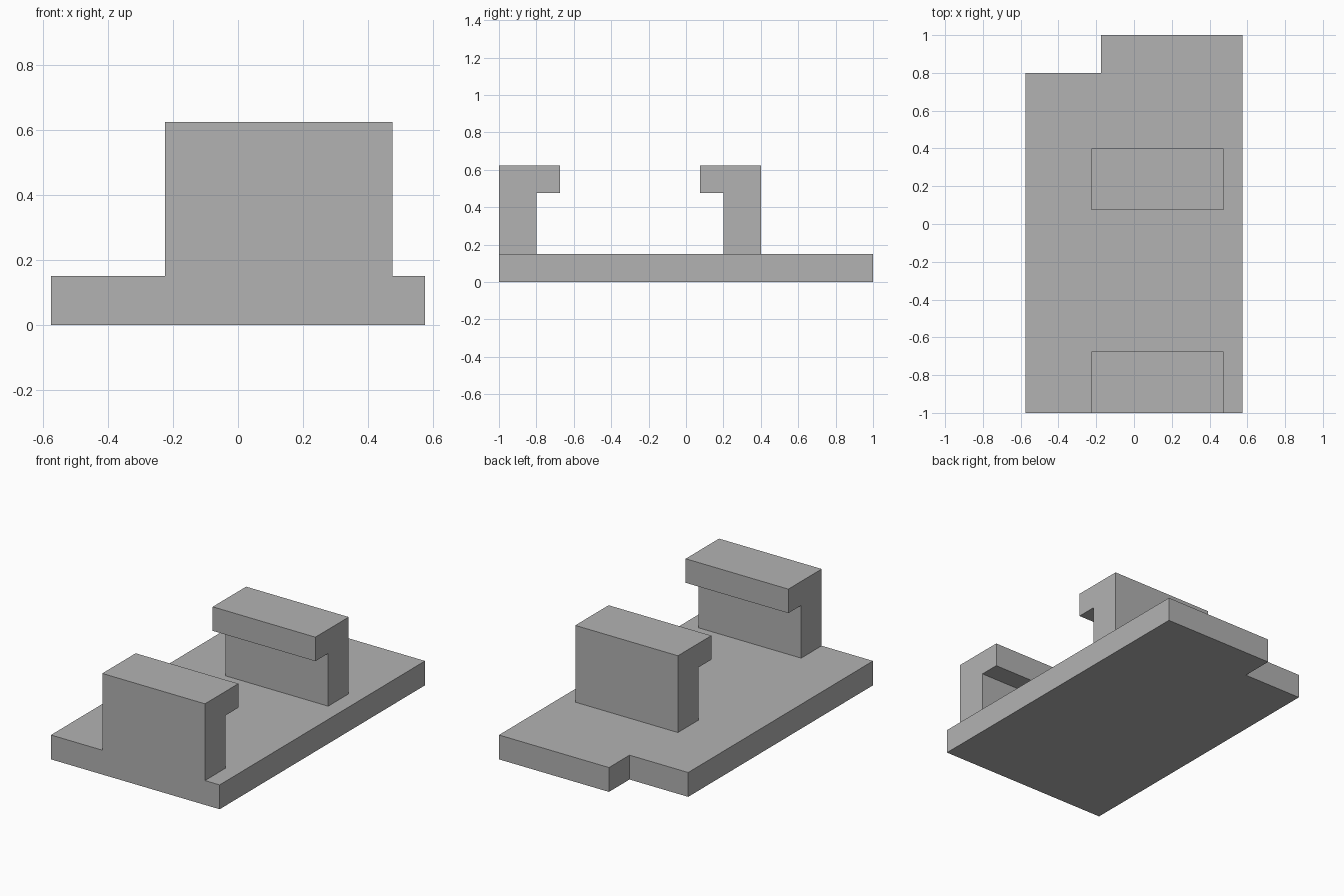
import bpy
import bmesh
from mathutils import Vector

cube = bpy.data.objects.get("Cube")
if cube:
    bpy.data.objects.remove(cube, do_unlink=True)

grey = bpy.data.materials.new("plain grey")
grey.use_nodes = True
colour = (0.448, 0.448, 0.448, 1)
grey.diffuse_color = colour
grey.node_tree.nodes["Principled BSDF"].inputs["Base Color"].default_value = colour


def extruded_part(name, outline, direction):
    """Extrude a closed outline of 3D points along a direction."""
    bm = bmesh.new()
    face = bm.faces.new([bm.verts.new(p) for p in outline])
    result = bmesh.ops.extrude_face_region(bm, geom=[face], use_keep_orig=True)
    moved = [v for v in result["geom"] if isinstance(v, bmesh.types.BMVert)]
    bmesh.ops.translate(bm, verts=moved, vec=Vector(direction))
    bmesh.ops.recalc_face_normals(bm, faces=bm.faces)
    mesh = bpy.data.meshes.new(name)
    bm.to_mesh(mesh)
    bm.free()
    mesh.materials.append(grey)
    obj = bpy.data.objects.new(name, mesh)
    bpy.context.collection.objects.link(obj)
    return obj


# Base plate with a notch in its back right corner
half_width, thickness = 0.575, 0.15
plate = [(-half_width, -1), (half_width, -1), (half_width, 1),
         (-0.175, 1), (-0.175, 0.8), (-half_width, 0.8)]
extruded_part("base_plate", [(x, y, 0) for x, y in plate], (0, 0, thickness))

# Two facing hooked clamps: an upright with a lip reaching inwards
left, right = 0.475, -0.225
upright, reach, lip_bottom, top = 0.2, 0.325, 0.475, 0.623
hook = [(0, thickness), (upright, thickness), (upright, lip_bottom),
        (reach, lip_bottom), (reach, top), (0, top)]
for name, outer_y, side in (("front_clamp", -1, 1), ("back_clamp", 0.4, -1)):
    outline = [(right, outer_y + side * d, z) for d, z in hook]
    extruded_part(name, outline, (left - right, 0, 0))
